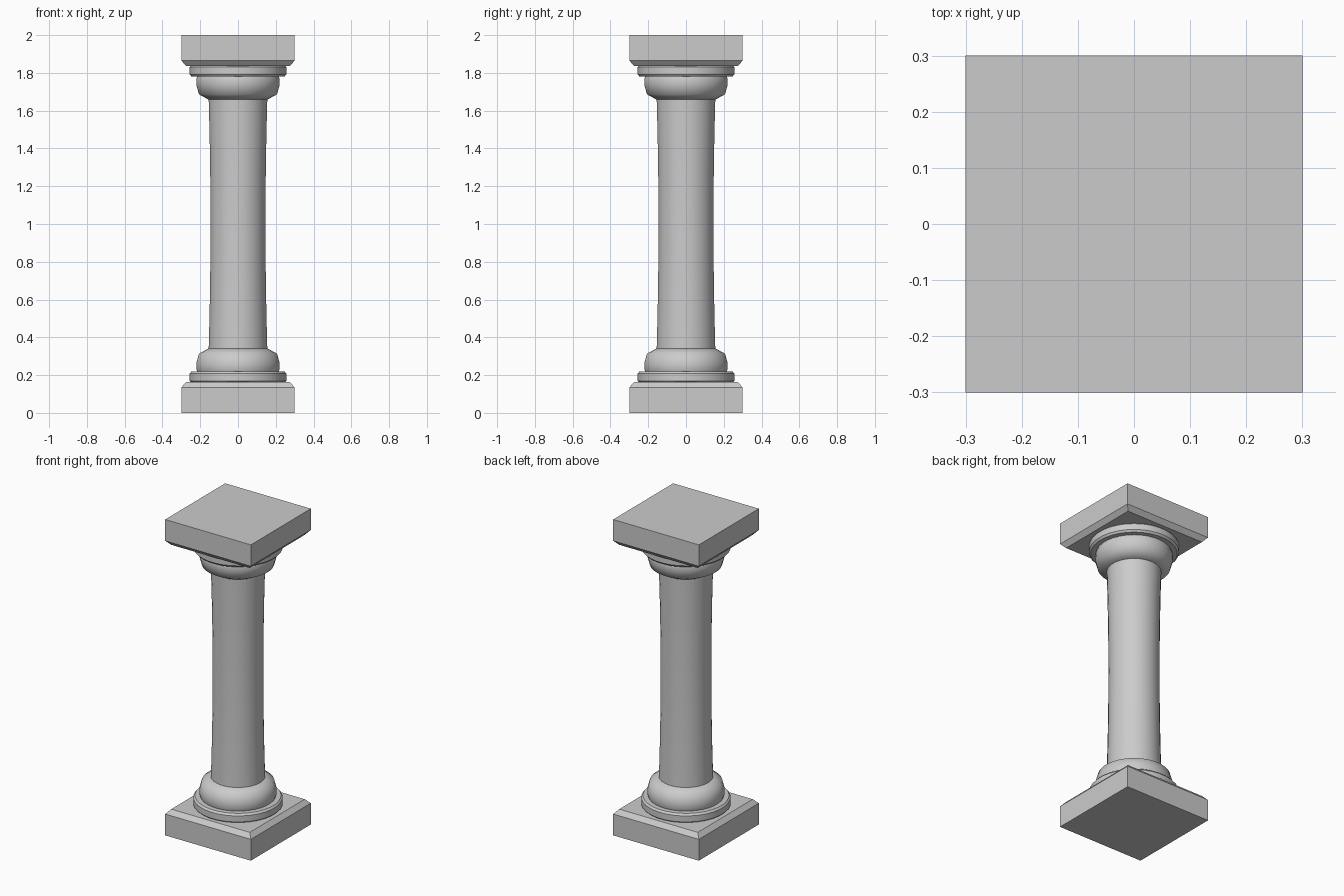
import bpy, bmesh, math

if "Cube" in bpy.data.objects:
    bpy.data.objects.remove(bpy.data.objects["Cube"])

SIDES = 32


def finish(name, bm, angle):
    bmesh.ops.recalc_face_normals(bm, faces=bm.faces)
    mesh = bpy.data.meshes.new(name)
    bm.to_mesh(mesh)
    bm.free()
    ob = bpy.data.objects.new(name, mesh)
    bpy.context.collection.objects.link(ob)
    bpy.ops.object.select_all(action='DESELECT')
    ob.select_set(True)
    bpy.context.view_layer.objects.active = ob
    if angle:
        bpy.ops.object.shade_smooth_by_angle(angle=math.radians(angle))
    return ob


def stack(name, profile, sides=SIDES, angle=40, flip=False):
    """Closed stack of rings from (radius, z); four sides gives a square block."""
    bm = bmesh.new()
    scale = math.sqrt(2) if sides == 4 else 1
    rings = []
    for r, z in profile:
        z = 2 - z if flip else z
        rings.append([bm.verts.new((r * scale * math.cos(a), r * scale * math.sin(a), z))
                      for a in (2 * math.pi * (i + 0.5) / sides for i in range(sides))])
    for low, high in zip(rings, rings[1:]):
        for i in range(sides):
            j = (i + 1) % sides
            bm.faces.new((low[i], low[j], high[j], high[i]))
    bm.faces.new(rings[0])
    bm.faces.new(rings[-1])
    return finish(name, bm, angle)


# Square slab with a chamfered inner edge, collar ring and rounded cushion
SLAB = [(0.30, 0), (0.30, 0.135), (0.275, 0.163)]
COLLAR = [(0.25, 0.163), (0.257, 0.17), (0.257, 0.208), (0.247, 0.22)]
CUSHION = [(0.217, 0.22), (0.222, 0.235), (0.221, 0.265), (0.208, 0.313), (0.158, 0.341)]

# Base, and the same parts upside down for the capital
for place, flip in (("base", False), ("capital", True)):
    stack(place + "_slab", SLAB, sides=4, angle=0, flip=flip)
    stack(place + "_collar", COLLAR, angle=35, flip=flip)
    stack(place + "_cushion", CUSHION, angle=50, flip=flip)

# Shaft, slightly narrower at mid height
shaft = [(0.146 + 0.010 * ((z - 1) / 0.66) ** 2, z)
         for z in (0.34 + 1.32 * i / 8 for i in range(9))]
stack("shaft", shaft)
